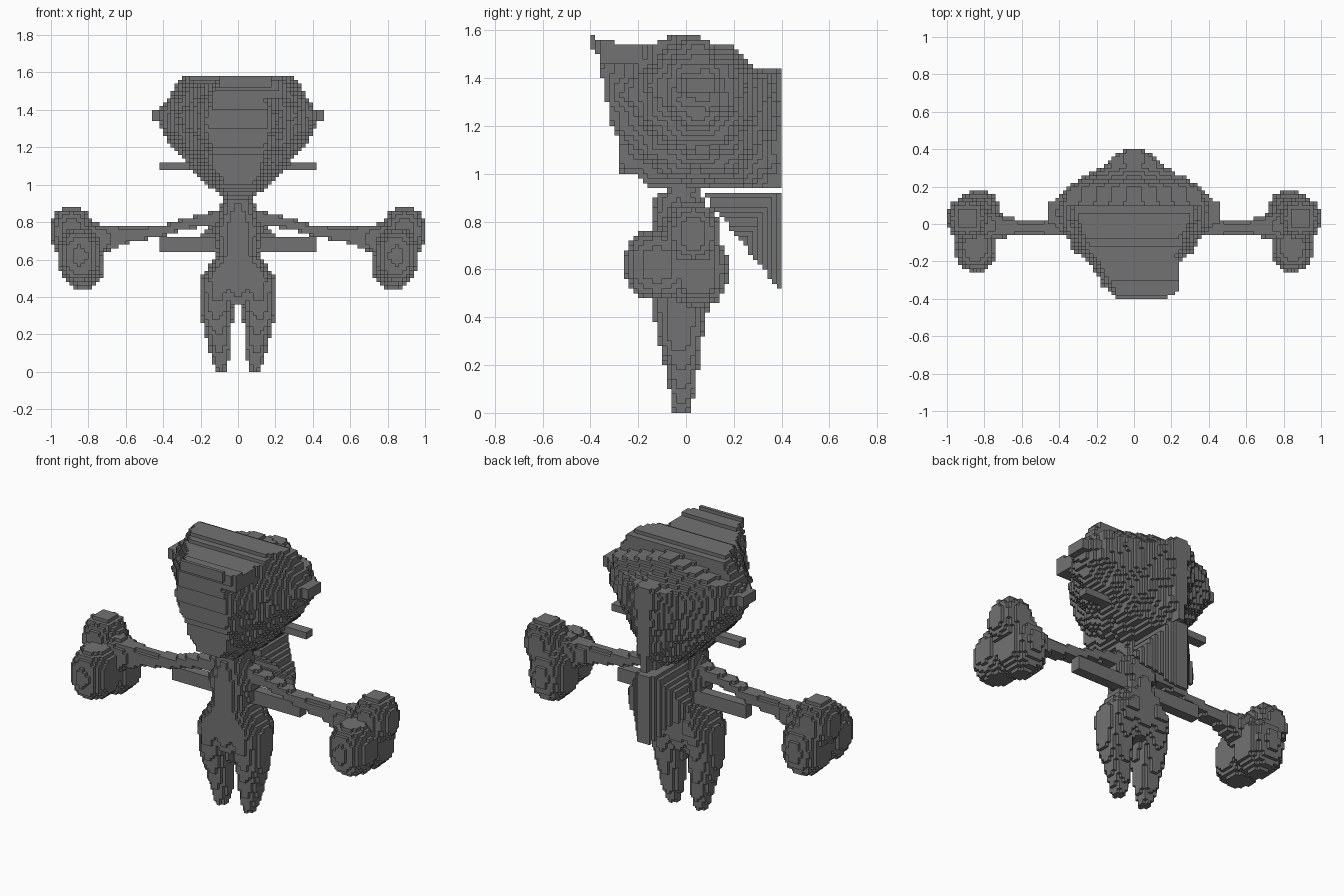
import bpy, bmesh, math
from mathutils import Vector

cube = bpy.data.objects.get("Cube")
if cube:
    bpy.data.objects.remove(cube, do_unlink=True)

V = 0.02  # edge of one block

grey = bpy.data.materials.new("stone_grey")
grey.use_nodes = True
COLOUR = (0.17, 0.17, 0.17, 1)
grey.diffuse_color = COLOUR
grey.node_tree.nodes["Principled BSDF"].inputs["Base Color"].default_value = COLOUR


def curve(keys, t):
    """Interpolate rows (t, a, b, ...) linearly; None outside the range."""
    for p, q in zip(keys, keys[1:]):
        if p[0] <= t <= q[0]:
            f = (t - p[0]) / (q[0] - p[0])
            return [a + (b - a) * f for a, b in zip(p[1:], q[1:])]
    return None


def in_section(u, v, box, power):
    u0, u1, v0, v1 = box
    du = abs(u - (u0 + u1) / 2) / ((u1 - u0) / 2)
    dv = abs(v - (v0 + v1) / 2) / ((v1 - v0) / 2)
    return du ** power + dv ** power <= 1


def ellipsoid(p, c, r):
    return sum((abs(a - b) / s) ** 2.3 for a, b, s in zip(p, c, r)) <= 1


# Head: half width by height, plan outline and top line by depth
HEAD_WIDTH = [(.94, .08), (1, .17), (1.1, .27), (1.2, .35), (1.3, .42),
              (1.37, .43), (1.45, .39), (1.5, .35), (1.6, .28)]
HEAD_PLAN = [(-.42, .28), (-.35, .36), (-.25, .5), (-.2, .58), (-.12, .77), (0, .97),
             (.08, 1), (.2, .83), (.28, .48), (.42, .03)]
HEAD_TOP = [(-.42, 1.58), (-.38, 1.57), (-.25, 1.54), (-.16, 1.53), (-.07, 1.58),
            (.03, 1.58), (.12, 1.54), (.2, 1.54), (.25, 1.48), (.3, 1.44), (.42, 1.45)]
HEAD_FRONT = [(.94, -.15), (1, -.22), (1.01, -.28), (1.13, -.28), (1.2, -.31),
              (1.4, -.35), (1.5, -.37), (1.54, -.4), (1.6, -.41)]


def head(x, y, z):
    if not .945 < z < 1.58 or y < curve(HEAD_FRONT, z)[0]:
        return False
    drop = .25 * abs(x) if y > .1 else 0
    if z > curve(HEAD_TOP, y)[0] - drop:
        return False
    ripple = .012 * math.sin(40 * z + 9 * x) * math.sin(31 * y)
    half = curve(HEAD_WIDTH, z)[0] * curve(HEAD_PLAN, y)[0]
    return abs(x) <= max(half + ripple, .02)


# Swept lock of hair on the left of the brow
def quiff(x, y, z):
    return (1.46 < z < curve(HEAD_TOP, y)[0] and curve(HEAD_FRONT, z)[0] < y < -.18
            and 0 < x < .25 - max(0, -.36 - y) * 2)


def ear(x, y, z):
    return .38 < x < .46 and abs(y - .06) < .1 - (x - .38) * .7 and 1.34 < z < 1.4


def whisker(x, y, z):
    return .2 < x < .42 and .04 < y < .1 and abs(z - 1.1) < (.025 if x < .36 else .015)


# Torso and legs: cross-sections by height (x range, y range)
TORSO = [(.36, -.06, .06, -.12, .07), (.45, -.17, .17, -.14, .1), (.5, -.18, .18, -.15, .11),
         (.57, -.15, .15, -.15, .11), (.65, -.11, .11, -.15, .1), (.72, -.12, .12, -.15, .09),
         (.76, -.15, .15, -.14, .09), (.82, -.11, .11, -.14, .08), (.91, -.085, .085, -.13, .07),
         (.93, -.085, .085, -.085, .07), (.96, -.085, .085, -.08, .07)]
LEG = [(0, .06, .12, -.05, .01), (.1, .04, .15, -.07, .04), (.2, .035, .175, -.09, .055),
       (.3, .025, .205, -.115, .065), (.4, .01, .205, -.135, .085), (.5, 0, .2, -.15, .12),
       (.62, 0, .12, -.13, .1)]
# Arm: sections by x (y range, z range)
ARM = [(.04, -.06, .04, .76, .88), (.16, -.06, .02, .78, .85), (.28, -.06, .02, .76, .82),
       (.42, -.06, .02, .72, .78), (.58, -.06, .02, .69, .77), (.68, -.07, .04, .65, .78),
       (.8, -.09, .09, .58, .8)]


def torso(x, y, z):
    s = curve(TORSO, z)
    return bool(s) and in_section(x, y, s, 2)


def leg(x, y, z):
    s = curve(LEG, z)
    return bool(s) and in_section(x, y, s, 2)


def arm(x, y, z):
    s = curve(ARM, x)
    return bool(s) and in_section(y, z, s, 3)


# Fist: three overlapping lobes
LOBES = [((.89, .03, .75), (.11, .11, .135)),
         ((.845, -.12, .62), (.115, .135, .15)),
         ((.83, .05, .6), (.12, .125, .16))]


def fist(x, y, z):
    return any(ellipsoid((x, y, z), c, r) for c, r in LOBES)


def cross_bar(x, y, z):
    return abs(x) < .42 and -.02 < y < .04 and .64 < z < .73


# Tail fin: pyramid with a rear ridge, cut off by a flat sloping underside
def tail_fin(x, y, z):
    if not .5 < z < .92 or not .07 + (.92 - z) * .79 < y < .4:
        return False
    return abs(x) < min(.05 + (.92 - z) * .75, .01 + 1.2 * (.41 - y))


# (name, test, mirrored, z range)
PARTS = [("head", head, False, (.94, 1.6)), ("quiff", quiff, False, (1.44, 1.6)),
         ("ear", ear, True, (1.3, 1.44)),
         ("whisker", whisker, True, (1.04, 1.16)), ("torso", torso, False, (.36, .96)),
         ("leg", leg, True, (0, .62)), ("arm", arm, True, (.56, .9)),
         ("fist", fist, True, (.42, .9)), ("cross_bar", cross_bar, False, (.62, .74)),
         ("tail_fin", tail_fin, False, (.48, .94))]

# Fill the block grid; each block belongs to one part
owner = {}
for name, test, mirrored, (low, high) in PARTS:
    for k in range(int(low / V), int(high / V) + 1):
        for j in range(-20, 20):
            for i in range(-50, 50):
                if (i, j, k) in owner:
                    continue
                x, y, z = ((n + .5) * V for n in (i, j, k))
                if test(abs(x) if mirrored else x, y, z):
                    side = ("left_" if x > 0 else "right_") if mirrored else ""
                    owner[i, j, k] = side + name

# Draw only the block faces that are open to the air
meshes = {}
for cell, name in owner.items():
    bm, corners = meshes.setdefault(name, (bmesh.new(), {}))
    for axis in range(3):
        for step in (0, 1):
            near = list(cell)
            near[axis] += 2 * step - 1
            if tuple(near) in owner:
                continue
            ring = []
            for a, b in ((0, 0), (1, 0), (1, 1), (0, 1)):
                c = list(cell)
                c[axis] += step
                c[(axis + 1) % 3] += a
                c[(axis + 2) % 3] += b
                c = tuple(c)
                if c not in corners:
                    corners[c] = bm.verts.new(Vector(c) * V)
                ring.append(corners[c])
            bm.faces.new(ring if step else ring[::-1])

for name, (bm, corners) in meshes.items():
    mesh = bpy.data.meshes.new(name)
    bm.to_mesh(mesh)
    bm.free()
    mesh.materials.append(grey)
    bpy.context.collection.objects.link(bpy.data.objects.new(name, mesh))
